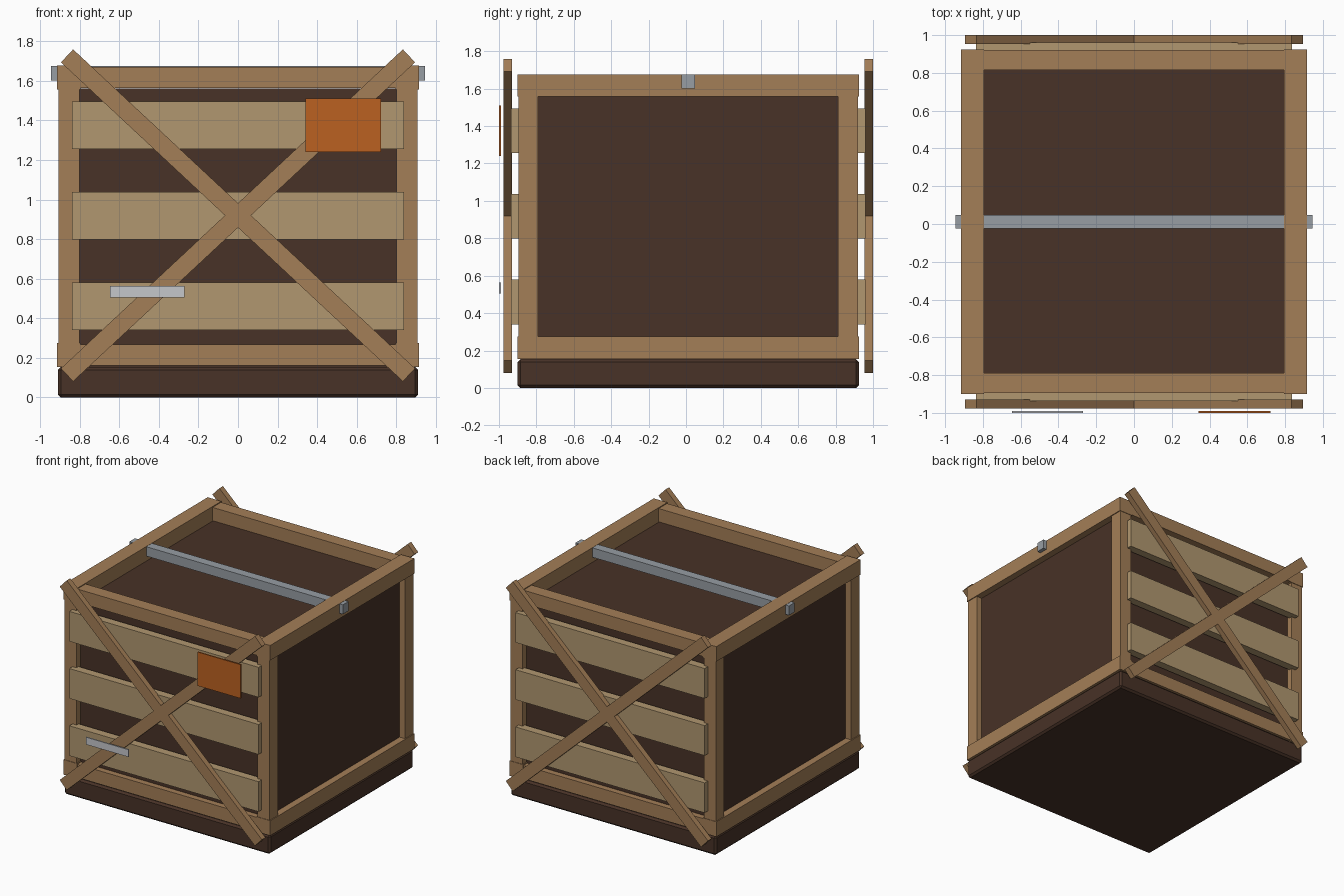
import bpy, math

if "Cube" in bpy.data.objects:
    bpy.data.objects.remove(bpy.data.objects["Cube"])

YC = 0.012  # crate body centre in y


def mat(name, rgb):
    m = bpy.data.materials.new(name)
    m.diffuse_color = (*rgb, 1)
    m.use_nodes = True
    m.node_tree.nodes["Principled BSDF"].inputs["Base Color"].default_value = m.diffuse_color
    return m


DARK = mat("dark_wood", (0.065, 0.032, 0.02))
FRAME = mat("frame_wood", (0.37, 0.21, 0.095))
SLAT = mat("slat_wood", (0.44, 0.31, 0.16))
METAL = mat("metal", (0.31, 0.34, 0.37))
ORANGE = mat("orange", (0.50, 0.12, 0.015))
PALE = mat("pale_grey", (0.56, 0.57, 0.60))


def box(name, center, size, material, rot_y=0.0, bevel=0.0):
    bpy.ops.mesh.primitive_cube_add(size=1, location=center)
    o = bpy.context.object
    o.name = name
    o.scale = size
    bpy.ops.object.transform_apply(location=False, rotation=False, scale=True)
    o.rotation_euler.y = rot_y
    o.data.materials.append(material)
    if bevel:
        b = o.modifiers.new("bevel", 'BEVEL')
        b.width = bevel
        b.segments = 1
    return o


# Base and inner body
box("base", (0, YC, 0.077), (1.82, 1.825, 0.154), DARK, bevel=0.015)
box("inner_body", (0, YC, 0.855), (1.72, 1.72, 1.41), DARK)

# Frame: posts and horizontal rails centred on the crate edges
E = 0.855
for sx, side in ((-1, "left"), (1, "right")):
    for sy, face in ((-1, "front"), (1, "back")):
        box(f"{face}_{side}_post", (sx * E, YC + sy * E, 0.916), (0.106, 0.106, 1.40), FRAME)
for z, level in ((0.215, "bottom"), (1.617, "top")):
    for s, side, face in ((-1, "left", "front"), (1, "right", "back")):
        box(f"{level}_{side}_rail", (s * E, YC, z), (0.12, 1.824, 0.12), FRAME)
        box(f"{level}_{face}_rail", (0, YC + s * E, z), (1.72, 0.106, 0.106), FRAME)

# Slats and crossed braces on front and back
angle = math.atan2(0.806, 0.864)
for s, face in ((-1, "front"), (1, "back")):
    for i, z in enumerate((0.46, 0.918, 1.375)):
        box(f"{face}_slat_{i + 1}", (0, YC + s * 0.915, z), (1.675, 0.066, 0.24), SLAT)
    for d, lean in ((-1, "rising"), (1, "falling")):
        box(f"{face}_{lean}_brace", (0, YC + s * 0.965, 0.92), (2.363, 0.046, 0.09),
            FRAME, rot_y=d * angle)

# Metal strap bar across the top
box("top_strap", (0, YC, 1.638), (1.89, 0.072, 0.075), METAL)

# Plates on the front
box("orange_plate", (0.532, -0.995, 1.375), (0.38, 0.01, 0.27), ORANGE)
box("pale_plate", (-0.458, -0.995, 0.535), (0.376, 0.01, 0.058), PALE)
